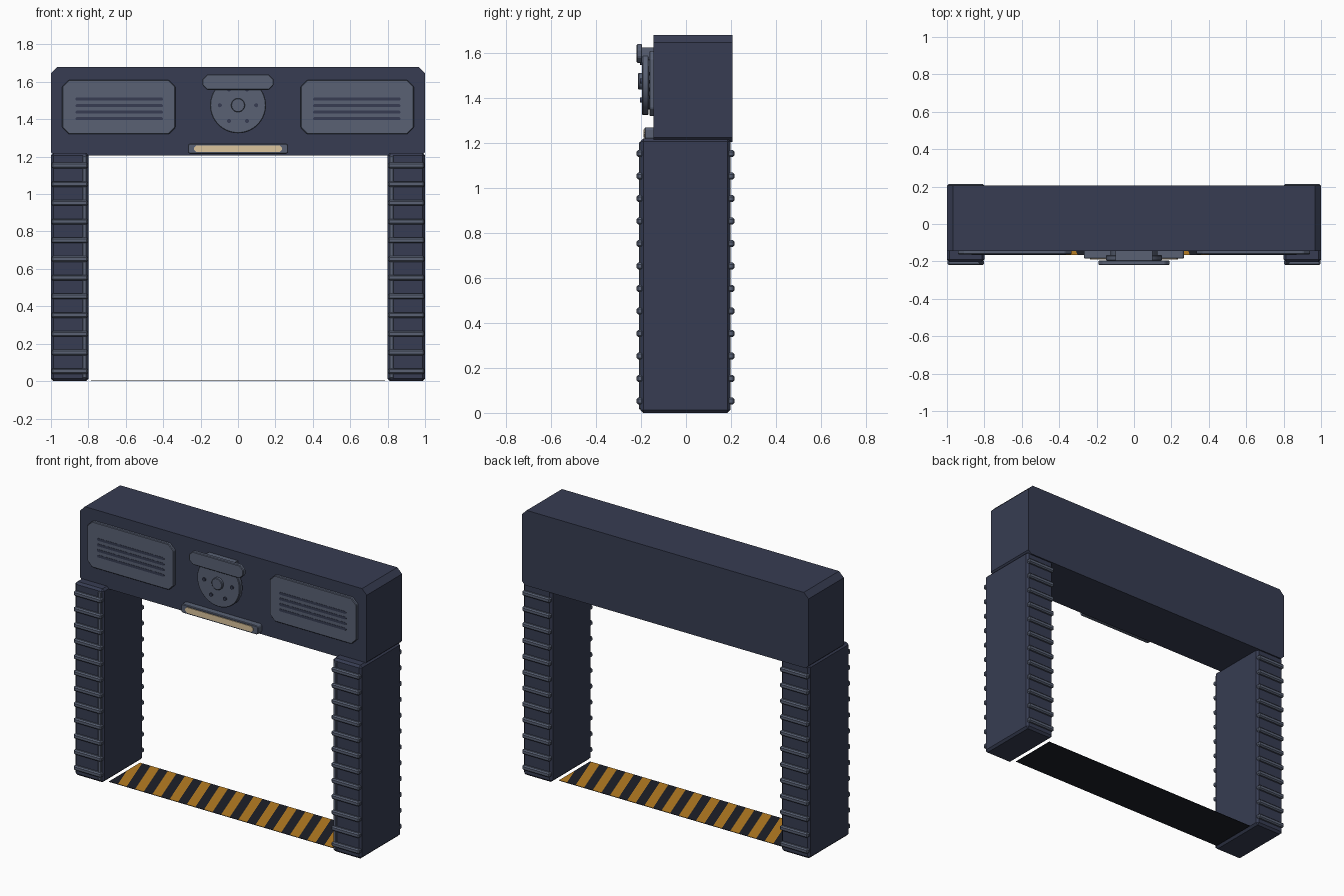
import bpy, bmesh
from math import sin, cos, pi, radians
from mathutils import Vector

cube = bpy.data.objects.get("Cube")
if cube:
    bpy.data.objects.remove(cube, do_unlink=True)


def material(name, rgb):
    m = bpy.data.materials.new(name)
    m.use_nodes = True
    m.diffuse_color = (*rgb, 1)
    m.node_tree.nodes["Principled BSDF"].inputs["Base Color"].default_value = (*rgb, 1)
    return m


NAVY = material("navy_steel", (0.038, 0.046, 0.085))
SLATE = material("slate_metal", (0.10, 0.12, 0.175))
DARK = material("dark_rubber", (0.012, 0.014, 0.022))
CREAM = material("cream_lamp", (0.72, 0.56, 0.34))
AMBER = material("amber_paint", (0.48, 0.21, 0.016))


def finish(bm, name, mats, bevel=0, smooth=False):
    bmesh.ops.recalc_face_normals(bm, faces=bm.faces)
    me = bpy.data.meshes.new(name)
    bm.to_mesh(me)
    bm.free()
    for m in mats:
        me.materials.append(m)
    ob = bpy.data.objects.new(name, me)
    bpy.context.scene.collection.objects.link(ob)
    if bevel:
        mod = ob.modifiers.new("Bevel", "BEVEL")
        mod.width, mod.segments = bevel, 1
    if smooth:
        bpy.ops.object.select_all(action="DESELECT")
        ob.select_set(True)
        bpy.context.view_layer.objects.active = ob
        bpy.ops.object.shade_smooth_by_angle(angle=radians(30))
    return ob


def prism(name, outline, y0, y1, mat, bevel=0, smooth=False):
    """Extrude an x-z outline from y0 to y1."""
    bm = bmesh.new()
    face = bm.faces.new([bm.verts.new((x, y0, z)) for x, z in outline])
    ext = bmesh.ops.extrude_face_region(bm, geom=[face])["geom"]
    verts = [v for v in ext if isinstance(v, bmesh.types.BMVert)]
    bmesh.ops.translate(bm, vec=(0, y1 - y0, 0), verts=verts)
    return finish(bm, name, [mat], bevel, smooth)


def rect(x0, x1, z0, z1, top=0.0, bottom=None):
    """Rectangle outline with cut corners."""
    b = top if bottom is None else bottom
    t = top
    if not t and not b:
        return [(x0, z0), (x1, z0), (x1, z1), (x0, z1)]
    return [(x0 + b, z0), (x1 - b, z0), (x1, z0 + b), (x1, z1 - t),
            (x1 - t, z1), (x0 + t, z1), (x0, z1 - t), (x0, z0 + b)]


def circle(cx, cz, r, n=40):
    return [(cx + r * cos(2 * pi * i / n), cz + r * sin(2 * pi * i / n)) for i in range(n)]


def span(side, a, b):
    return sorted((side * a, side * b))


# Header beam
prism("header_beam", rect(-1, 1, 1.205, 1.68, 0.033, 0.02), -0.145, 0.207, NAVY)

for side, tag in ((1, "left"), (-1, "right")):
    # Pillar with ribbed front and back
    x0, x1 = span(side, 0.8, 1.0)
    prism(f"{tag}_pillar", rect(x0, x1, 0, 1.22), -0.203, 0.198, NAVY, 0.013)
    for i in range(12):
        z = 0.053 + 0.1 * i
        for end, y0, y1 in (("front", -0.22, -0.19), ("back", 0.185, 0.215)):
            prism(f"{tag}_{end}_rib_{i + 1}", rect(x0 + 0.003, x1 - 0.003, z - 0.015, z + 0.015),
                  y0, y1, SLATE, 0.007)
    # Inner front rail
    r0, r1 = span(side, 0.81, 0.832)
    prism(f"{tag}_rail", rect(r0, r1, 0.015, 1.205), -0.21, -0.19, SLATE, 0.004)

    # Vent panel and slots
    p0, p1 = span(side, 0.335, 0.94)
    prism(f"{tag}_vent_panel", rect(p0, p1, 1.32, 1.61, 0.035), -0.163, -0.14, SLATE, 0.004)
    s0, s1 = span(side, 0.4, 0.87)
    for i in range(4):
        z = 1.403 + 0.035 * i
        prism(f"{tag}_vent_slot_{i + 1}", rect(s0, s1, z - 0.008, z + 0.008, 0.006),
              -0.1645, -0.16, NAVY)

# Round hub: base, disc, centre cap and bolts
HZ = 1.475
prism("hub_base", circle(0, HZ, 0.125), -0.168, -0.14, SLATE, smooth=True)
prism("hub_disc", circle(0, HZ, 0.15), -0.196, -0.166, SLATE, 0.004, True)
prism("hub_cap", circle(0, HZ, 0.037, 24), -0.213, -0.19, SLATE, 0.003, True)
for i in range(6):
    a = i * pi / 3
    prism(f"hub_bolt_{i + 1}", circle(0.097 * cos(a), HZ + 0.097 * sin(a), 0.011, 12),
          -0.204, -0.19, NAVY)

# Bracket plate over the hub, with its mount behind
prism("hub_bracket", rect(-0.19, 0.19, 1.557, 1.64, 0.025), -0.22, -0.195, SLATE, 0.004)
prism("bracket_mount", rect(-0.1, 0.1, 1.57, 1.625), -0.197, -0.14, SLATE)

# Lamp under the hub
prism("lamp_housing", rect(-0.268, 0.268, 1.215, 1.27, 0.008), -0.185, -0.14, SLATE, 0.004)
prism("lamp_lens", rect(-0.236, 0.236, 1.225, 1.26, 0.012), -0.189, -0.18, CREAM)

# Floor strip with slanted warning stripes
bm = bmesh.new()
bmesh.ops.create_cube(bm, size=1)
for v in bm.verts:
    v.co = Vector((v.co.x * 1.57, v.co.y * 0.31 - 0.01, (v.co.z + 0.5) * 0.003))
SLANT, STEP = 0.35, 0.06
normal = Vector((1, SLANT, 0)).normalized()
for i in range(-15, 16):
    bmesh.ops.bisect_plane(bm, geom=bm.verts[:] + bm.edges[:] + bm.faces[:],
                           plane_co=(i * STEP, 0, 0), plane_no=normal)
bm.normal_update()
for f in bm.faces:
    c = f.calc_center_median()
    stripe = int((c.x + SLANT * c.y + 20 * STEP) // STEP)
    f.material_index = 1 if f.normal.z > 0.5 and stripe % 2 else 0
finish(bm, "floor_strip", [DARK, AMBER])
